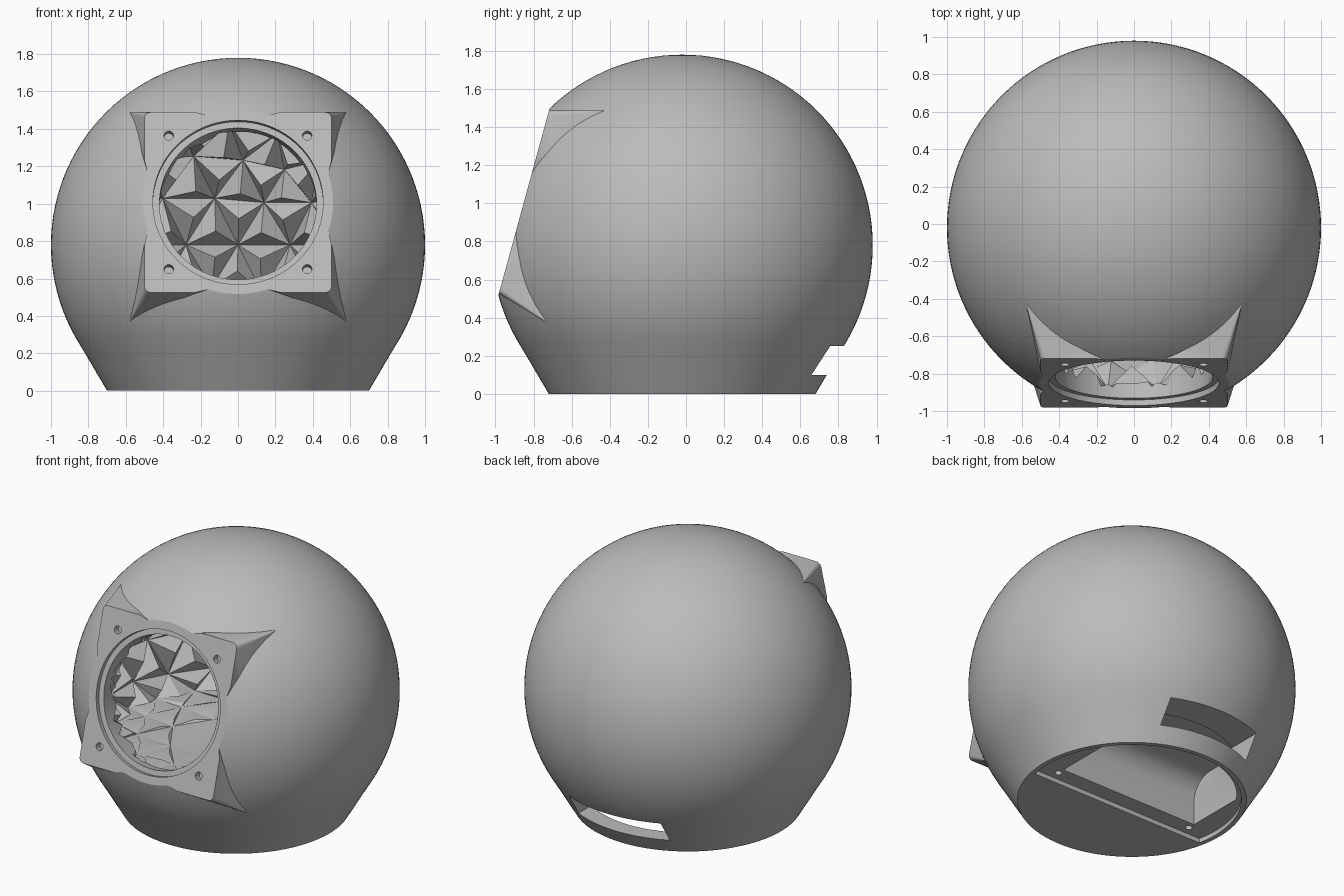
import bpy, bmesh
from math import sin, cos, pi, radians, sqrt
from mathutils import Vector

if "Cube" in bpy.data.objects:
    bpy.data.objects.remove(bpy.data.objects["Cube"])

CENTRE = Vector((0, -0.02, 0.78))
NORMAL = Vector((0, -0.964, 0.264)).normalized()   # tilted front panel
UP = Vector((0, 0.264, 0.964)).normalized()
PANEL = 0.861                                      # panel distance from centre

grey = bpy.data.materials.new("plain_grey")
grey.use_nodes = True
grey.diffuse_color = (0.5, 0.5, 0.5, 1)
grey.node_tree.nodes["Principled BSDF"].inputs["Base Color"].default_value = (0.5, 0.5, 0.5, 1)


def on_panel(u, v, n):
    return CENTRE + Vector((u, 0, 0)) + UP * v + NORMAL * n


def finish(bm, name):
    bmesh.ops.recalc_face_normals(bm, faces=bm.faces)
    mesh = bpy.data.meshes.new(name)
    bm.to_mesh(mesh)
    bm.free()
    mesh.materials.append(grey)
    obj = bpy.data.objects.new(name, mesh)
    bpy.context.collection.objects.link(obj)
    return obj


def hull(name, points):
    bm = bmesh.new()
    for p in points:
        bm.verts.new(p)
    result = bmesh.ops.convex_hull(bm, input=bm.verts)
    loose = set(result["geom_interior"] + result["geom_unused"])
    bmesh.ops.delete(bm, geom=[g for g in loose if isinstance(g, bmesh.types.BMVert)])
    bmesh.ops.dissolve_limit(bm, angle_limit=0.001, verts=bm.verts, edges=bm.edges)
    return finish(bm, name)


def panel_cylinder(name, u, v, radius, n0, n1, sides=96):
    ring = [2 * pi * i / sides for i in range(sides)]
    return hull(name, [on_panel(u + radius * cos(a), v + radius * sin(a), n)
                       for n in (n0, n1) for a in ring])


def half_disc(radius, front, z, half_width=1.0):
    """Disc outline, cut off in front of a straight edge."""
    start = -pi / 2 + math_acos(-front / radius)
    return [Vector((max(-half_width, min(half_width, radius * cos(a))),
                    CENTRE.y + radius * sin(a), z))
            for a in [start + (pi - 2 * start) * i / 48 for i in range(49)]]


def math_acos(value):
    return Vector((1, 0)).angle(Vector((value, sqrt(1 - value * value))))


def combine(target, tool, operation):
    mod = target.modifiers.new("cut", "BOOLEAN")
    mod.object = tool
    mod.operation = operation
    mod.solver = "EXACT"
    with bpy.context.temp_override(object=target, active_object=target):
        bpy.ops.object.modifier_apply(modifier=mod.name)
    bpy.data.objects.remove(tool)


# Globe that runs into a straight tapered foot
bm = bmesh.new()
profile = [(cos(radians(a)), 0.78 + sin(radians(a))) for a in range(90, -31, -3)]
profile += [(0.81, 0.187), (0.755, 0.093), (0.70, 0), (0, 0)]
verts = [bm.verts.new((r, CENTRE.y, z)) for r, z in profile]
edges = [bm.edges.new(pair) for pair in zip(verts, verts[1:])]
bmesh.ops.spin(bm, geom=verts + edges, cent=CENTRE, axis=(0, 0, 1),
               angle=2 * pi, steps=128)
bmesh.ops.remove_doubles(bm, verts=bm.verts, dist=0.0005)
body = finish(bm, "globe_housing")

# Four corner gussets that fair the square panel into the globe
for sx in (-1, 1):
    for sv in (-1, 1):
        outline = [(0.48, 0.15), (0.15, 0.48)]
        outline += [(0.44 + 0.04 * cos(i * pi / 12), 0.44 + 0.04 * sin(i * pi / 12))
                    for i in range(7)]
        points = [on_panel(sx * u, sv * v, n) for u, v in outline for n in (PANEL, 0.93)]
        points += [on_panel(sx * 0.588, sv * 0.588, 0.545), on_panel(sx * 0.3, sv * 0.3, 0.6)]
        combine(body, hull("corner_gusset", points), "UNION")

# Flat tilted face
combine(body, hull("panel_cut", [on_panel(u, v, n) for u in (-1, 1) for v in (-1, 1)
                                 for n in (PANEL, 1.6)]), "DIFFERENCE")

# Inner chamber lined with small pyramids, flattened behind the panel and at the floor
bm = bmesh.new()
bmesh.ops.create_icosphere(bm, subdivisions=3, radius=0.9)
bmesh.ops.poke(bm, faces=bm.faces, offset=-0.1)
for v in bm.verts:
    depth = v.co.dot(NORMAL)
    if depth > 0.78:
        v.co -= NORMAL * (depth - 0.78) * 0.9
    v.co += CENTRE
    if v.co.z < 0.45:
        v.co.z = 0.45 + (v.co.z - 0.45) * 0.1
combine(body, finish(bm, "faceted_chamber"), "DIFFERENCE")

# Round opening with a stepped rim, and four screw holes
combine(body, panel_cylinder("rim_recess", 0, 0, 0.455, 0.83, 0.95), "DIFFERENCE")
combine(body, panel_cylinder("opening", 0, 0, 0.42, 0.6, 0.95), "DIFFERENCE")
for u in (-0.37, 0.37):
    for v in (-0.37, 0.37):
        combine(body, panel_cylinder("panel_screw_hole", u, v, 0.025, 0.815, 0.95, 20),
                "DIFFERENCE")

# Underside: shallow cover ledge over the back half, then an arched bay
combine(body, hull("cover_ledge", half_disc(0.67, -0.14, -0.1) + half_disc(0.67, -0.14, 0.03)),
        "DIFFERENCE")
bay = half_disc(0.64, -0.03, -0.1, 0.52)
for i in range(7):
    a = i * pi / 12
    bay += half_disc(0.64, 0.12 - 0.15 * cos(a), 0.19 + 0.15 * sin(a), 0.52)
combine(body, hull("rear_bay", bay), "DIFFERENCE")
for x in (-0.52, 0.52):
    hole = [Vector((x + 0.022 * cos(i * pi / 10), -0.1 + 0.022 * sin(i * pi / 10), z))
            for i in range(20) for z in (-0.05, 0.1)]
    combine(body, hull("ledge_screw_hole", hole), "DIFFERENCE")

# Cable slot in the back
combine(body, hull("cable_slot", [Vector((x, y, z)) for x in (-0.34, 0.34)
                                  for y in (0.4, 1.2) for z in (0.1, 0.25)]), "DIFFERENCE")

# Smooth globe, crisp edges and facets
bpy.ops.object.select_all(action="DESELECT")
body.select_set(True)
bpy.context.view_layer.objects.active = body
bpy.ops.object.shade_smooth_by_angle(angle=radians(22))
